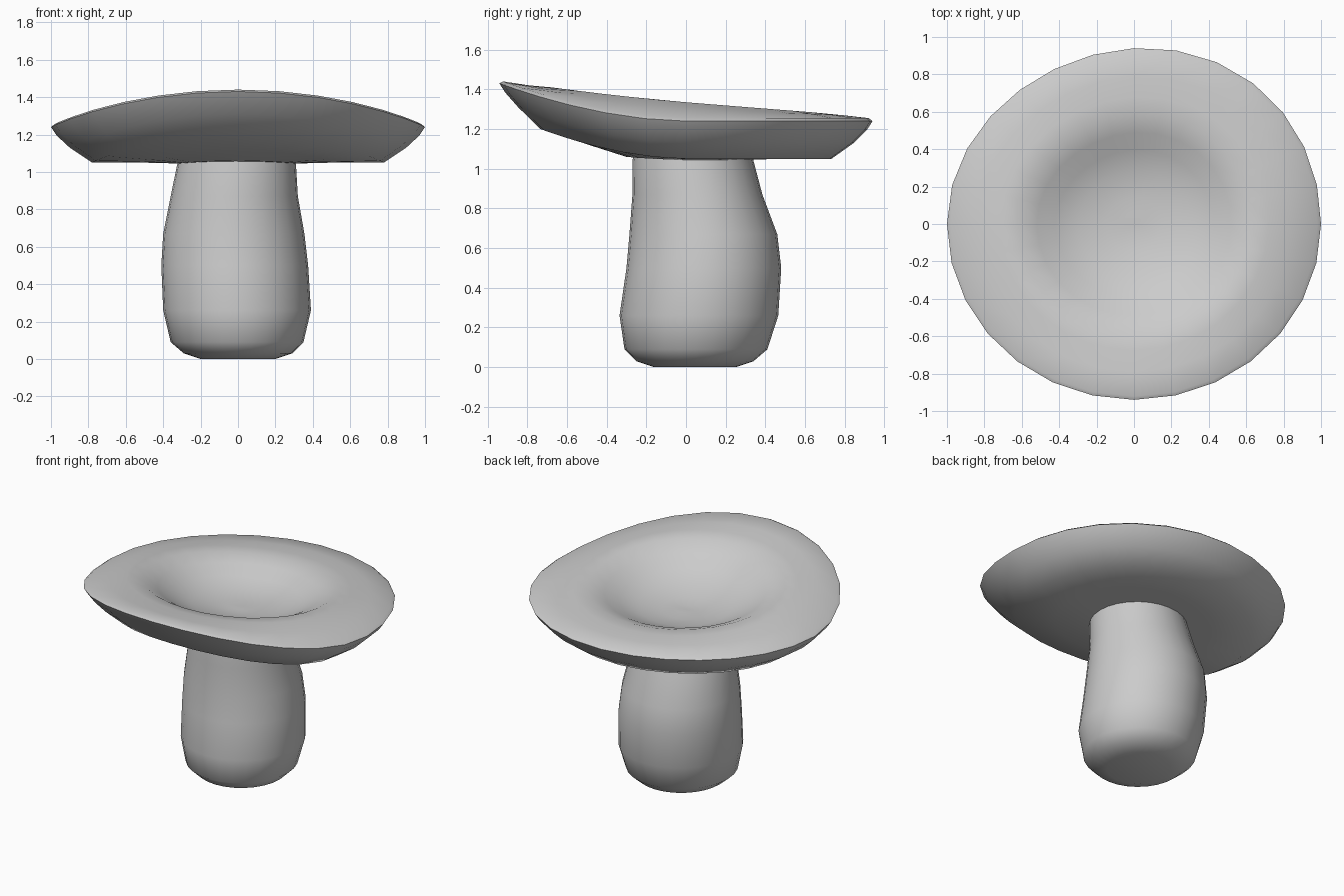
import bpy, bmesh, math

if "Cube" in bpy.data.objects:
    bpy.data.objects.remove(bpy.data.objects["Cube"])

SEG = 28


def loft(name, rings, angle):
    """Skin a list of closed rings and cap both ends with a fan."""
    bm = bmesh.new()
    loops = [[bm.verts.new(p) for p in ring] for ring in rings]
    for a, b in zip(loops, loops[1:]):
        for i in range(SEG):
            j = (i + 1) % SEG
            bm.faces.new((a[i], a[j], b[j], b[i]))
    caps = [bm.faces.new(loops[0]), bm.faces.new(loops[-1])]
    bmesh.ops.recalc_face_normals(bm, faces=bm.faces)
    bmesh.ops.poke(bm, faces=caps)
    mesh = bpy.data.meshes.new(name)
    bm.to_mesh(mesh)
    bm.free()
    obj = bpy.data.objects.new(name, mesh)
    bpy.context.collection.objects.link(obj)
    bpy.context.view_layer.objects.active = obj
    obj.select_set(True)
    bpy.ops.object.shade_smooth_by_angle(angle=math.radians(angle))
    obj.select_set(False)
    return obj


def stem_ring(z, x0, x1, y0, y1):
    cx, cy, rx, ry = (x0 + x1) / 2, (y0 + y1) / 2, (x1 - x0) / 2, (y1 - y0) / 2
    return [(cx + rx * math.cos(t), cy + ry * math.sin(t), z)
            for t in (2 * math.pi * i / SEG for i in range(SEG))]


def cap_ring(r, z, lift, tilt=0.0, cy=0.0):
    """Slightly lopsided oval ring: front side lifted, then tilted as a whole."""
    ring = []
    for i in range(SEG):
        t = 2 * math.pi * i / SEG
        c, s = math.cos(t), math.sin(t)
        wob = 1 + 0.03 * math.sin(2 * t) * max(0, s)
        front = max(0.0, -s) ** 1.8
        ring.append((r * wob * c, cy + 0.94 * r * wob * s, z + lift * front - tilt * s))
    return ring


# Thick stem, bulging and leaning slightly toward the front at the top
stem = [(0.00, -0.20, 0.20, -0.16, 0.25), (0.03, -0.29, 0.29, -0.25, 0.34),
        (0.09, -0.36, 0.35, -0.31, 0.41), (0.26, -0.40, 0.39, -0.335, 0.465),
        (0.50, -0.41, 0.375, -0.30, 0.48), (0.67, -0.40, 0.355, -0.285, 0.46),
        (0.87, -0.36, 0.32, -0.27, 0.385), (1.04, -0.325, 0.31, -0.27, 0.34),
        (1.10, -0.31, 0.30, -0.26, 0.33)]
loft("stem", [stem_ring(*s) for s in stem], 45)

# Cap: underside, outer flank, rim, raised tilted band and central hollow
cap = [(0.20, 1.05, 0.00), (0.32, 1.045, 0.015), (0.52, 1.05, 0.07),
       (0.78, 1.05, 0.15), (0.90, 1.13, 0.18), (0.97, 1.195, 0.19),
       (1.00, 1.24, 0.19), (0.98, 1.255, 0.185), (0.84, 1.30, 0.09, 0.03),
       (0.72, 1.335, 0.02, 0.055), (0.62, 1.335, 0.0, 0.055),
       (0.52, 1.29, 0.0, 0.04), (0.42, 1.235, 0.0, 0.03),
       (0.30, 1.19, 0.0, 0.02), (0.15, 1.165, 0.0, 0.01), (0.06, 1.16, 0.0)]
loft("cap", [cap_ring(*c) for c in cap], 60)
